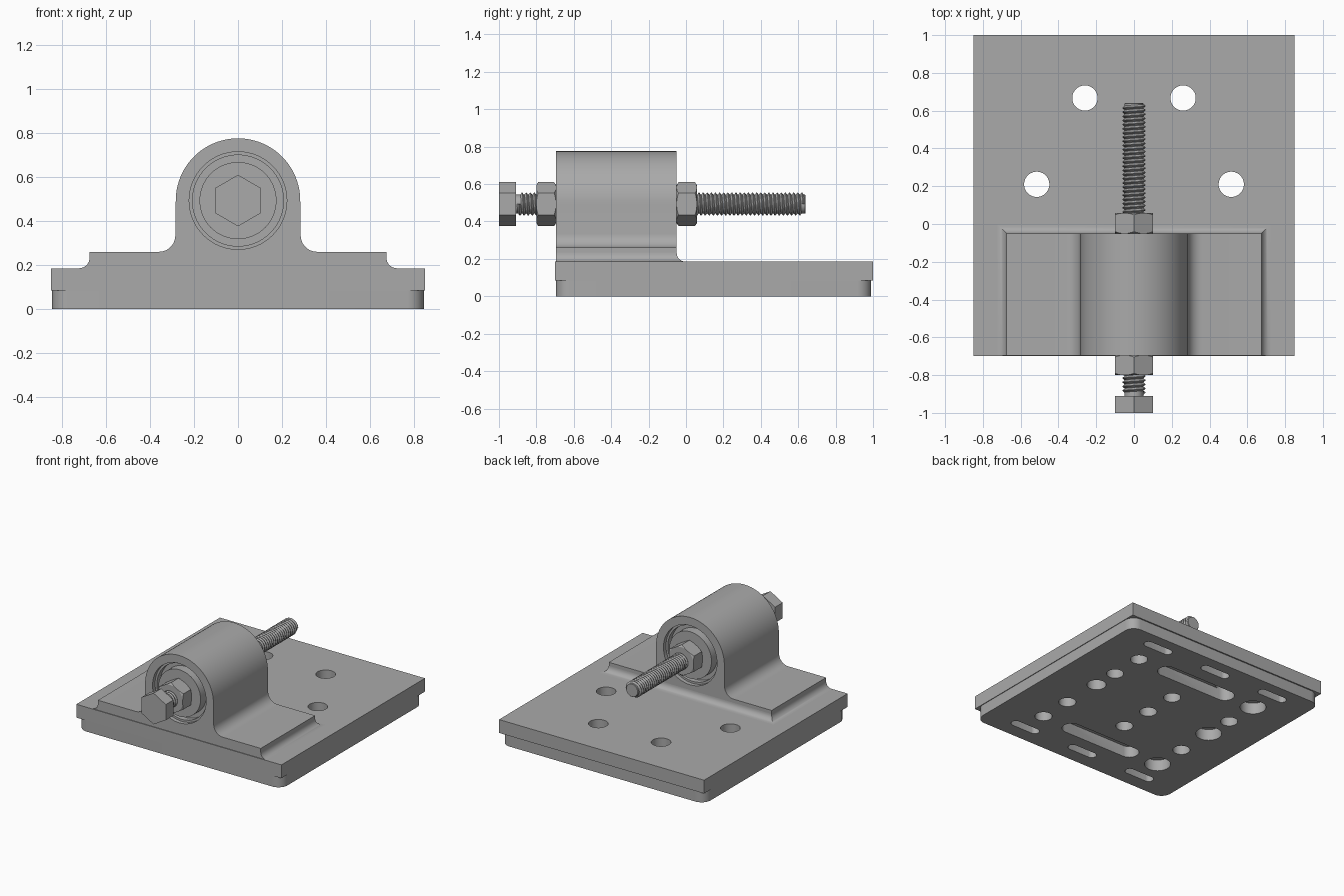
import bpy, bmesh
from math import pi, sin, cos, radians
from mathutils import Vector

AXIS_Z = 0.493          # height of the bolt axis
FRONT, BACK = -0.695, -0.05   # housing ends

old = bpy.data.objects.get("Cube")
if old:
    bpy.data.objects.remove(old, do_unlink=True)

steel = bpy.data.materials.new("plain_grey_metal")
steel.use_nodes = True
GREY = (0.40, 0.40, 0.40, 1)
steel.diffuse_color = GREY
steel.node_tree.nodes["Principled BSDF"].inputs["Base Color"].default_value = GREY


def finish(name, bm, smooth=True):
    bmesh.ops.remove_doubles(bm, verts=bm.verts, dist=1e-5)
    bmesh.ops.recalc_face_normals(bm, faces=bm.faces)
    mesh = bpy.data.meshes.new(name)
    bm.to_mesh(mesh)
    bm.free()
    ob = bpy.data.objects.new(name, mesh)
    bpy.context.collection.objects.link(ob)
    mesh.materials.append(steel)
    if smooth:
        shade(ob)
    return ob


def activate(ob):
    bpy.ops.object.select_all(action="DESELECT")
    ob.select_set(True)
    bpy.context.view_layer.objects.active = ob


def shade(ob):
    activate(ob)
    bpy.ops.object.shade_smooth_by_angle(angle=radians(30))


def prism(bm, outline, a, b, along="z"):
    """Extrude a flat outline from a to b along z or y."""
    def place(p, d):
        return (p[0], p[1], d) if along == "z" else (p[0], d, p[1])
    face = bm.faces.new([bm.verts.new(place(p, a)) for p in outline])
    new = bmesh.ops.extrude_face_region(bm, geom=[face])["geom"]
    shift = Vector(place((0, 0), b - a))
    bmesh.ops.translate(bm, vec=shift, verts=[v for v in new if isinstance(v, bmesh.types.BMVert)])


def lathe(bm, profile, steps=64, turns=1, rise=0):
    """Spin (radius, y) points about the bolt axis; rise per turn makes a thread."""
    vs = [bm.verts.new((r, y, AXIS_Z)) for r, y in profile]
    es = [bm.edges.new(pair) for pair in zip(vs, vs[1:])]
    bmesh.ops.spin(bm, geom=vs + es, cent=(0, 0, AXIS_Z), axis=(0, 1, 0),
                   dvec=(0, rise / steps, 0), angle=2 * pi * turns, steps=steps * turns)


def arc(cx, cy, r, start, end, n=10):
    angles = [radians(start + (end - start) * i / n) for i in range(n + 1)]
    return [(cx + r * cos(a), cy + r * sin(a)) for a in angles]


def slot(cx, cy, half, r, n=32):
    """Round hole, or a slot along x when half is above zero."""
    angles = [(k + 0.5) * 2 * pi / n for k in range(n)]
    return [(cx + r * cos(a) + (half if cos(a) > 0 else -half), cy + r * sin(a)) for a in angles]


def boolean(ob, bm_tool, operation):
    tool = finish("cutter", bm_tool, False)
    tool.hide_render = True
    mod = ob.modifiers.new("cut", "BOOLEAN")
    mod.operation, mod.object, mod.solver = operation, tool, "EXACT"
    mod.use_self = True
    activate(ob)
    bpy.ops.object.modifier_apply(modifier=mod.name)
    bpy.data.objects.remove(tool, do_unlink=True)
    shade(ob)


def drilled_plate(name, outline, z0, z1, holes):
    bm = bmesh.new()
    prism(bm, outline, z0, z1)
    plate = finish(name, bm, False)
    cut = bmesh.new()
    for hole in holes:
        prism(cut, slot(*hole), z0 - 0.05, z1 + 0.05)
    boolean(plate, cut, "DIFFERENCE")


# Upper plate with four through holes
through = [(s * x, y, 0, 0.067) for s in (-1, 1) for x, y in ((0.26, 0.667), (0.515, 0.21))]
drilled_plate("upper_plate", [(-0.85, -0.70), (0.85, -0.70), (0.85, 1.0), (-0.85, 1.0)],
              0.085, 0.185, through)

# Lower plate with rounded corners and its pattern of holes and slots
MID, STEP = 0.153, 0.257
R = 0.075
corners = (arc(0.845 - R, 0.99 - R, R, 0, 90) + arc(R - 0.845, 0.99 - R, R, 90, 180)
           + arc(R - 0.845, R - 0.695, R, 180, 270) + arc(0.845 - R, R - 0.695, R, 270, 360))
holes = [(0, MID + s * 2 * STEP, 0.26, 0.067) for s in (-1, 1)]
holes += [(x, y, 0.085, 0.034) for x in (-0.515, 0, 0.515) for y in (0.873, -0.557)]
holes += [(0, MID + k * STEP, 0, 0.06) for k in (-1, 0, 1)]
holes += [(0.515, MID + k * STEP, 0, 0.06) for k in (-2, -1, 1, 2)] + [(0.515, 0.21, 0, 0.067)]
holes += [(-0.515, MID + k * STEP, 0, 0.06) for k in (-1, 1)]
holes += [(-0.515, y, 0, 0.09) for y in (MID - 2 * STEP, 0.19, MID + 2 * STEP)]
drilled_plate("lower_plate", corners, 0, 0.085, holes)

# Housing: domed block on a wide foot, bored through
right = [(0.675, 0.18), (0.675, 0.26)] + arc(0.36, 0.335, 0.075, 270, 180)
dome = arc(0, AXIS_Z, 0.283, 0, 180, 48)
bm = bmesh.new()
prism(bm, right + dome + [(-x, z) for x, z in reversed(right)], FRONT, BACK, "y")
housing = finish("bearing_housing", bm, False)
bore = bmesh.new()
prism(bore, arc(0, AXIS_Z, 0.222, 0, 360, 64)[:-1], FRONT - 0.1, BACK + 0.1, "y")
boolean(housing, bore, "DIFFERENCE")

# Concave fillet mitred round the sides and back of the foot
bm = bmesh.new()
rows = []
for d, z in arc(0.048, 0.233, 0.048, 180, 270, 8) + [(0, 0.185)]:
    x, y = 0.675 + d, BACK + d
    rows.append([bm.verts.new(p) for p in ((-x, FRONT, z), (-x, y, z), (x, y, z), (x, FRONT, z))])
for a, b in zip(rows, rows[1:] + rows[:1]):
    for i in range(3):
        bm.faces.new((a[i], a[i + 1], b[i + 1], b[i]))
for end in (0, 3):
    bm.faces.new([row[end] for row in rows])
finish("foot_fillet", bm)

# Bearing: outer sleeve, groove and inner sleeve, the same at both ends
half = [(0.222, 0.03), (0.207, 0.03), (0.207, 0.07), (0.175, 0.07), (0.175, 0.002), (0.04, 0.002)]
bm = bmesh.new()
lathe(bm, [(r, FRONT + d) for r, d in half] + [(r, BACK - d) for r, d in reversed(half)]
      + [(half[0][0], FRONT + half[0][1])])
finish("bearing", bm)


# Hexagonal head and nuts, corners pointing up
def hexagon(name, y0, y1, chamfer_front, chamfer_back):
    bm = bmesh.new()
    prism(bm, arc(0, AXIS_Z, 0.117, 90, 450, 6)[:-1], y0, y1, "y")
    ob = finish(name, bm, False)
    c, big = 0.025, 0.14
    a = (0.102, y0) if chamfer_front else (big, y0 - 0.01)
    b = (0.102, y1) if chamfer_back else (big, y1 + 0.01)
    tool = bmesh.new()
    lathe(tool, [(0, a[1]), a, (big, y0 + c), (big, y1 - c), b, (0, b[1])], 48)
    boolean(ob, tool, "INTERSECT")


hexagon("bolt_head", -1.0, -0.91, False, False)
hexagon("front_nut", -0.80, FRONT, True, True)
hexagon("back_nut", BACK, 0.058, True, True)

# Bolt shank and helical thread
TIP, PITCH = 0.64, 0.022
bm = bmesh.new()
lathe(bm, [(0, -0.92), (0.05, -0.92), (0.05, TIP - 0.003), (0.047, TIP), (0, TIP)], 32)
finish("bolt_shank", bm)
turns = int((TIP + 0.92) / PITCH) - 1
bm = bmesh.new()
start = TIP - 0.004 - PITCH * (turns + 1)
lathe(bm, [(0.049, start), (0.062, start + PITCH * 0.45), (0.062, start + PITCH * 0.55),
           (0.049, start + PITCH)], 24, turns, PITCH)
finish("bolt_thread", bm)
